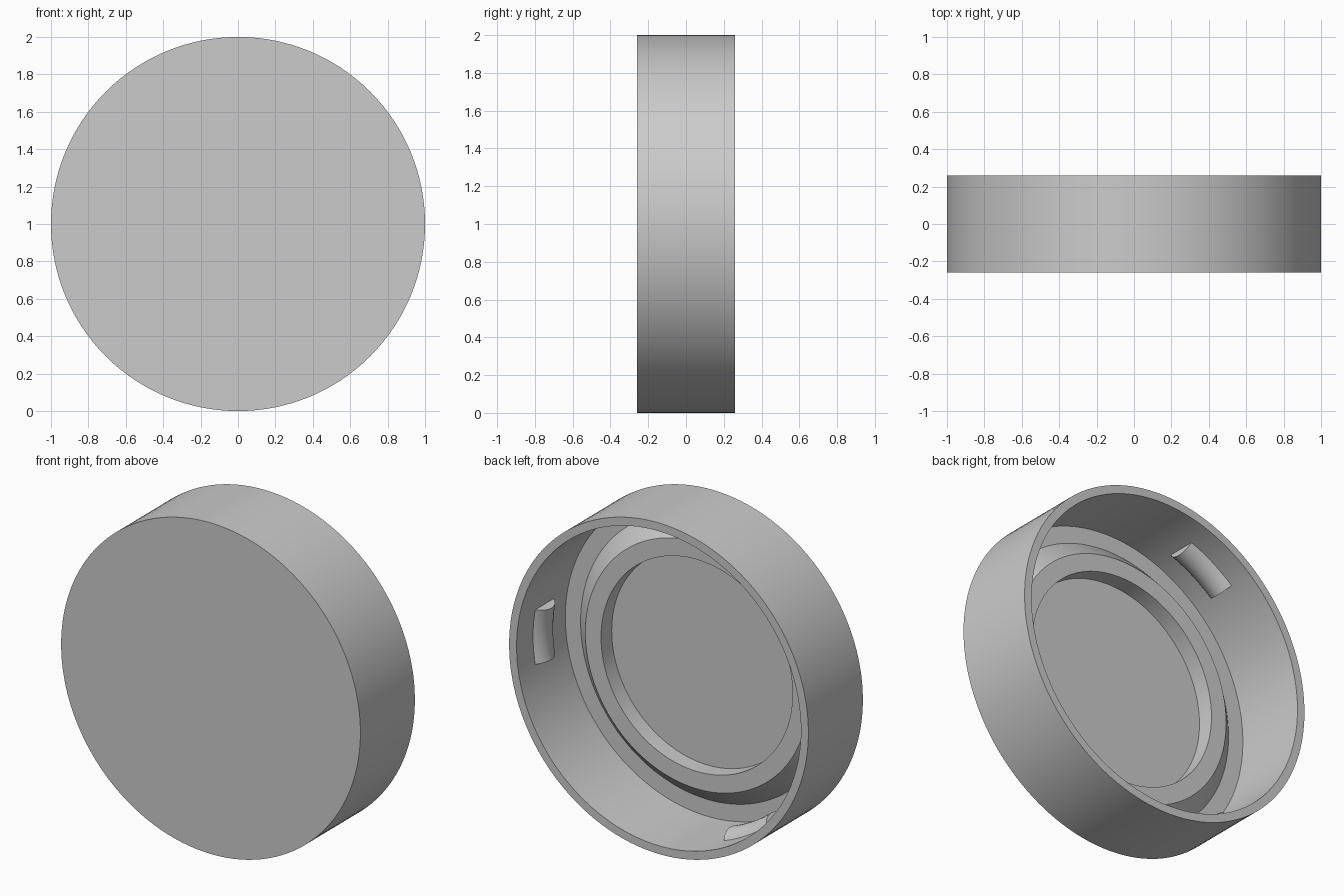
import bpy, bmesh, math

if "Cube" in bpy.data.objects:
    bpy.data.objects.remove(bpy.data.objects["Cube"])

grey = bpy.data.materials.new("light_grey")
grey.diffuse_color = (0.6, 0.6, 0.6, 1)
grey.use_nodes = True
grey.node_tree.nodes["Principled BSDF"].inputs["Base Color"].default_value = grey.diffuse_color


def finish(bm, name):
    """Turn a bmesh into a smooth-shaded object with sharp edges kept."""
    bmesh.ops.remove_doubles(bm, verts=bm.verts, dist=1e-5)
    bmesh.ops.recalc_face_normals(bm, faces=bm.faces)
    mesh = bpy.data.meshes.new(name)
    bm.to_mesh(mesh)
    bm.free()
    mesh.materials.append(grey)
    obj = bpy.data.objects.new(name, mesh)
    bpy.context.collection.objects.link(obj)
    obj.location.z = 1
    bpy.ops.object.select_all(action='DESELECT')
    obj.select_set(True)
    bpy.context.view_layer.objects.active = obj
    bpy.ops.object.shade_smooth_by_angle(angle=math.radians(30))


def sweep(profile, start, end, steps, closed):
    """Sweep a (radius, y) profile around the y axis between two angles."""
    bm = bmesh.new()
    rings = []
    for i in range(steps + 1):
        a = start + (end - start) * i / steps
        rings.append([bm.verts.new((r * math.cos(a), y, r * math.sin(a)))
                      for r, y in profile])
    n = len(profile)
    for p, q in zip(rings, rings[1:]):
        for j in range(n if closed else n - 1):
            k = (j + 1) % n
            quad = [p[j], p[k], q[k], q[j]]
            # collapse to a triangle where the profile touches the axis
            if profile[j][0] == 0:
                quad = [p[j], p[k], q[k]]
            elif profile[k][0] == 0:
                quad = [p[j], p[k], q[j]]
            bm.faces.new(quad)
    if closed:
        bm.faces.new(rings[0])
        bm.faces.new(rings[-1])
    loose = [v for v in bm.verts if not v.link_faces]
    bmesh.ops.delete(bm, geom=loose, context='VERTS')
    return bm


# Cap: closed front, thin outer wall, raised sealing ring with a sloped outside
cap = [(0, -0.26), (1, -0.26), (1, 0.26), (0.95, 0.26), (0.95, -0.205),
       (0.848, -0.205), (0.745, -0.103), (0.64, -0.103), (0.64, -0.205), (0, -0.205)]
finish(sweep(cap, 0, 2 * math.pi, 128, False), "cap_body")

# Three rounded locking lugs on the inside of the wall
half, rise, wall, mid = 0.088, 0.05, 0.95, 0.015
radius = (half ** 2 + rise ** 2) / (2 * rise)
span = math.asin(half / radius)
lug = [(wall + 0.01, mid - half)]
for i in range(13):
    t = span * (i / 6 - 1)
    lug.append((wall - rise + radius * (1 - math.cos(t)), mid + radius * math.sin(t)))
lug.append((wall + 0.01, mid + half))
for i in range(3):
    centre = i * math.radians(120)
    w = math.radians(10)
    finish(sweep(lug, centre - w, centre + w, 12, True), f"locking_lug_{i + 1}")
